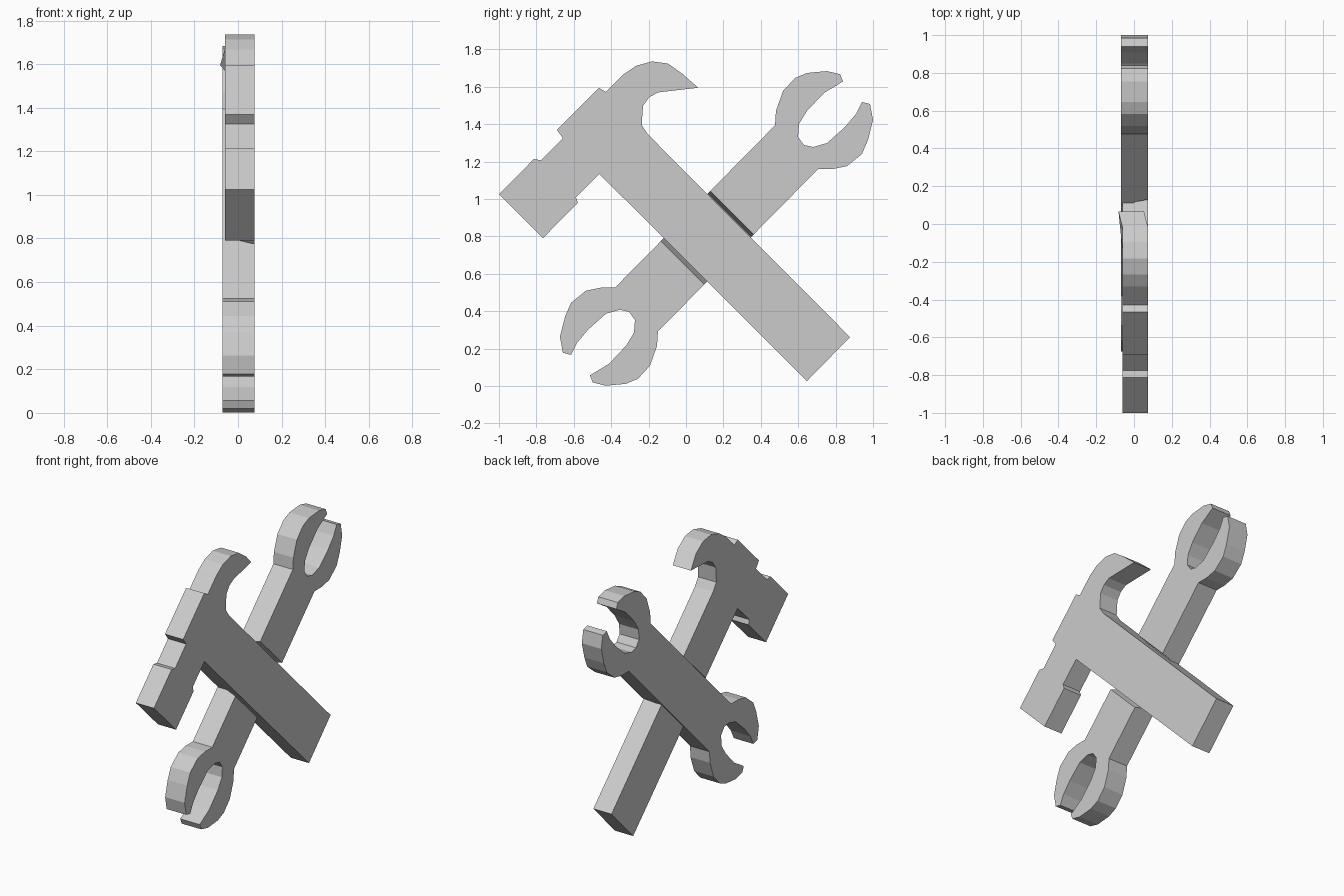
import bpy, bmesh
from mathutils import Vector

if "Cube" in bpy.data.objects:
    bpy.data.objects.remove(bpy.data.objects["Cube"])

S = 0.5 ** 0.5
U = Vector((0, S, S))     # along the wrench
V = Vector((0, S, -S))    # along the hammer handle
X = Vector((1, 0, 0))


def prism(name, start, step):
    """Extrude a closed outline of 3D points by a vector."""
    bm = bmesh.new()
    face = bm.faces.new([bm.verts.new(p) for p in start])
    new = bmesh.ops.extrude_face_region(bm, geom=[face])["geom"]
    bmesh.ops.translate(bm, vec=step,
                        verts=[g for g in new if isinstance(g, bmesh.types.BMVert)])
    bmesh.ops.recalc_face_normals(bm, faces=bm.faces)
    mesh = bpy.data.meshes.new(name)
    bm.to_mesh(mesh)
    bm.free()
    ob = bpy.data.objects.new(name, mesh)
    bpy.context.collection.objects.link(ob)
    return ob


def cut(ob, cutter):
    """Subtract the cutter, then discard it."""
    mod = ob.modifiers.new("notch", 'BOOLEAN')
    mod.operation = 'DIFFERENCE'
    mod.solver = 'EXACT'
    mod.object = cutter
    bpy.context.view_layer.objects.active = ob
    bpy.ops.object.modifier_apply(modifier=mod.name)
    bpy.data.objects.remove(cutter)


# Hammer outline (y, z): handle, striking head, claw
hammer_pts = [
    (0.877, 0.262), (0.647, 0.027), (-0.463, 1.134), (-0.588, 1.01),
    (-0.578, 0.979), (-0.765, 0.791), (-1.0, 1.025), (-0.813, 1.214),
    (-0.775, 1.207), (-0.658, 1.326), (-0.69, 1.369), (-0.465, 1.594),
    (-0.428, 1.572), (-0.332, 1.668), (-0.267, 1.712), (-0.182, 1.736),
    (-0.096, 1.724), (-0.02, 1.67), (0.065, 1.595), (-0.15, 1.57),
    (-0.198, 1.543), (-0.23, 1.497), (-0.237, 1.396), (-0.203, 1.345)]
hammer = prism("hammer", [(-0.06, y, z) for y, z in hammer_pts], X * 0.135)

# Wrench: one open jaw, repeated by a half turn about the middle
jaw = [
    (0.476, 1.394), (0.481, 1.471), (0.519, 1.578), (0.583, 1.647),
    (0.647, 1.674), (0.754, 1.684), (0.824, 1.667), (0.84, 1.629),
    (0.738, 1.567), (0.647, 1.471), (0.604, 1.401), (0.599, 1.332),
    (0.631, 1.289), (0.679, 1.278), (0.754, 1.299), (0.85, 1.385),
    (0.909, 1.455), (0.941, 1.519), (0.984, 1.508), (1.0, 1.422),
    (0.973, 1.316), (0.941, 1.241), (0.861, 1.176), (0.781, 1.16),
    (0.706, 1.16)]
wrench_pts = jaw + [(0.326 - y, 1.686 - z) for y, z in jaw]
wrench = prism("wrench", [(-0.07, y, z) for y, z in wrench_pts], X * 0.145)

# Halved joint: sloped slot in the wrench, square slot in the hammer
slot = [(0.477, 0), (0.452, 0.08), (0.83, 0.08), (0.81, 0)]
cut(wrench, prism("slot_cutter", [U * u + X * x - V * 0.8 for u, x in slot], V * 0.7))
box = [(0.4, 0), (0.4, -0.1), (0.9, -0.1), (0.9, 0)]
cut(hammer, prism("box_cutter", [U * u + X * x - V * 0.65 for u, x in box], V * 0.33))

# Claw tip leans slightly to one side
for v in hammer.data.vertices:
    if v.co.y > 0.03 and v.co.z > 1.5:
        v.co.x -= 0.022
